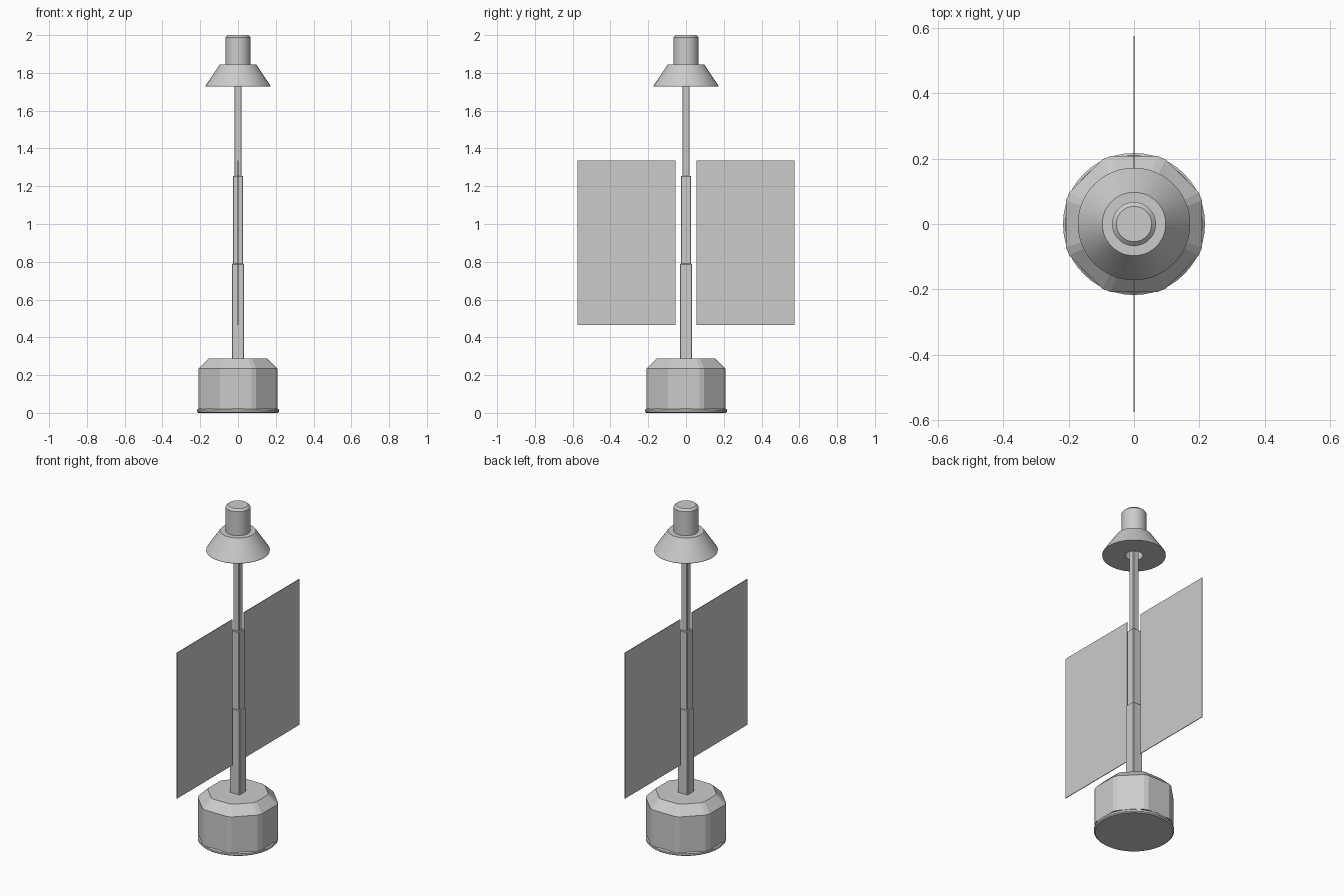
import bpy
import bmesh
from math import cos, sin, radians

cube = bpy.data.objects.get("Cube")
if cube:
    bpy.data.objects.remove(cube, do_unlink=True)

# Single light grey material
grey = bpy.data.materials.new("light grey")
grey.use_nodes = True
colour = (0.6, 0.6, 0.59, 1)
grey.diffuse_color = colour
grey.node_tree.nodes["Principled BSDF"].inputs["Base Color"].default_value = colour


def add_object(name, bm):
    bmesh.ops.recalc_face_normals(bm, faces=bm.faces)
    mesh = bpy.data.meshes.new(name)
    bm.to_mesh(mesh)
    bm.free()
    mesh.materials.append(grey)
    obj = bpy.data.objects.new(name, mesh)
    bpy.context.collection.objects.link(obj)
    return obj


def loft(name, profile, angles, smooth=False):
    """Stack rings of (radius, height) around z and cap both ends."""
    bm = bmesh.new()
    rings = [[bm.verts.new((r * cos(a), r * sin(a), z)) for a in angles]
             for r, z in profile]
    n = len(angles)
    for low, high in zip(rings, rings[1:]):
        for i in range(n):
            j = (i + 1) % n
            bm.faces.new((low[i], low[j], high[j], high[i]))
    bm.faces.new(rings[0])
    bm.faces.new(rings[-1])
    obj = add_object(name, bm)
    if smooth:
        bpy.ops.object.select_all(action="DESELECT")
        obj.select_set(True)
        bpy.context.view_layer.objects.active = obj
        bpy.ops.object.shade_smooth_by_angle(angle=radians(30))
    return obj


def box(name, low, high, bevel=0):
    bm = bmesh.new()
    bmesh.ops.create_cube(bm, size=1)
    for v in bm.verts:
        v.co = [(a + b) / 2 + c * (b - a) for a, b, c in zip(low, high, v.co)]
    if bevel:
        bmesh.ops.bevel(bm, geom=bm.edges[:], offset=bevel, segments=1,
                        affect="EDGES")
    return add_object(name, bm)


round_angles = [radians(360 * i / 48) for i in range(48)]
# Octagon with narrow flats cut across its corners
octagon_angles = [radians(45 * k + 22.5 + d) for k in range(8) for d in (-3.5, 3.5)]

# Base: thin round foot and chamfered octagonal float
loft("base_foot", [(0.21, 0), (0.217, 0.006), (0.217, 0.016), (0.21, 0.022)],
     round_angles, True)
loft("base_body", [(0.22, 0.02), (0.22, 0.236), (0.166, 0.287)], octagon_angles)

# Telescoping square mast
for part, half, bottom, top in (("lower", 0.033, 0.28, 0.79),
                                ("middle", 0.027, 0.78, 1.255),
                                ("upper", 0.019, 1.245, 1.96)):
    box("mast_" + part, (-half, -half, bottom), (half, half, top), 0.004)

# Flat panels on both sides of the mast
for side, near, far in (("front", -0.575, -0.055), ("back", 0.055, 0.575)):
    box("panel_" + side, (-0.002, near, 0.465), (0.002, far, 1.335))

# Conical hood with a hollow socket and a round cap on top
loft("lamp_hood", [(0.048, 1.96), (0.048, 1.727), (0.172, 1.727), (0.172, 1.732),
                   (0.097, 1.845), (0.067, 1.845), (0.067, 1.988), (0.054, 2.0)],
     round_angles, True)
